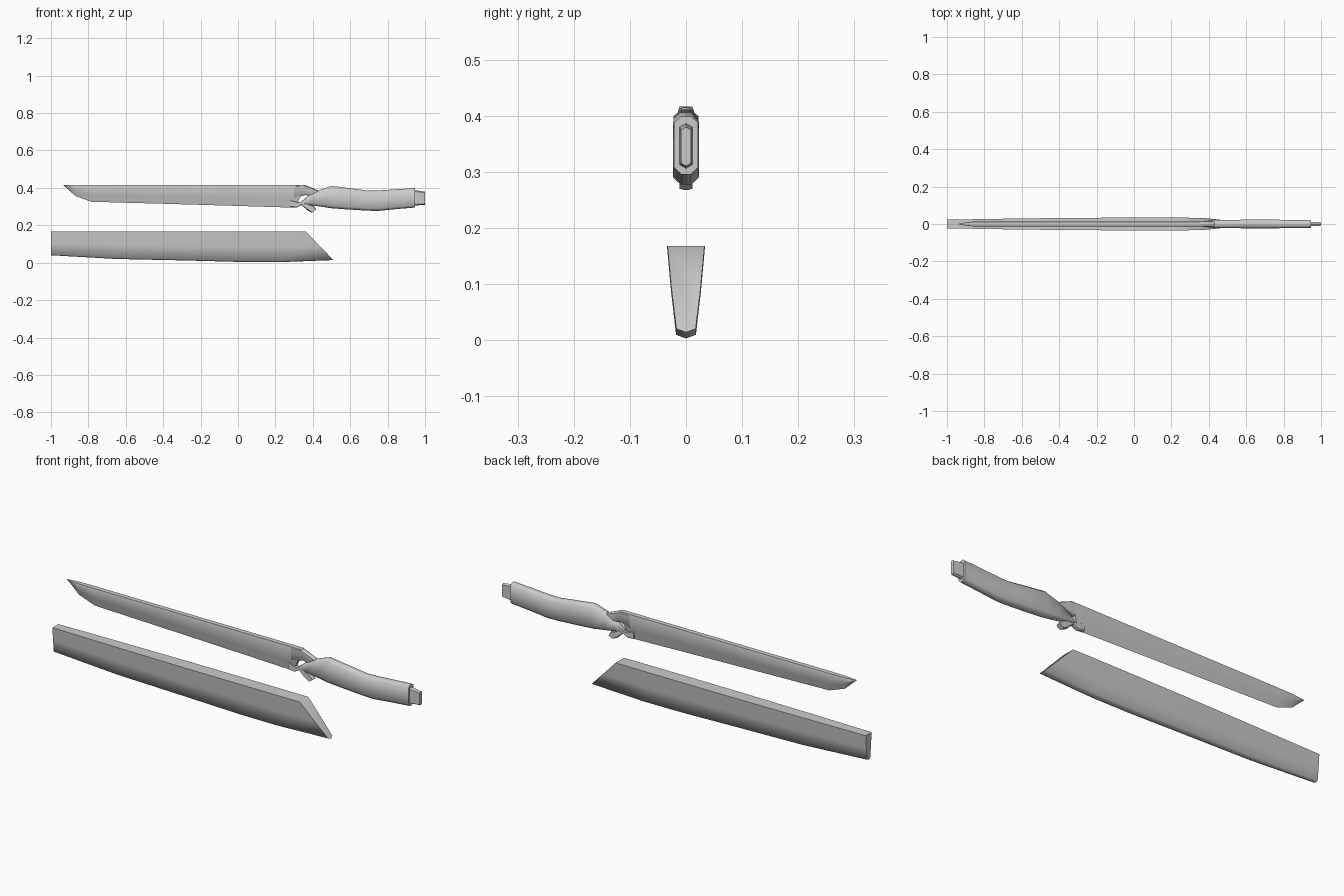
import bpy, bmesh, math


def loft(name, stations, section, angle=50):
    """Skin slanted rings. Station: (x_top, z_top, x_bottom, z_bottom, half_width).
    Section: (drop from 0 top to 1 bottom, width fraction), mirrored in y."""
    bm = bmesh.new()
    rings = []
    for xt, zt, xb, zb, w in stations:
        pts = [(t, f) for t, f in section]
        pts += [(t, -f) for t, f in reversed(section) if f > 0]
        rings.append([bm.verts.new((xt + (xb - xt) * t, f * w, zt + (zb - zt) * t))
                      for t, f in pts])
    n = len(rings[0])
    for a, b in zip(rings, rings[1:]):
        for i in range(n):
            j = (i + 1) % n
            bm.faces.new((a[i], a[j], b[j], b[i]))
    bm.faces.new(rings[0])
    bm.faces.new(rings[-1])
    bmesh.ops.remove_doubles(bm, verts=bm.verts, dist=0.0003)
    bmesh.ops.recalc_face_normals(bm, faces=bm.faces)
    mesh = bpy.data.meshes.new(name)
    bm.to_mesh(mesh)
    bm.free()
    ob = bpy.data.objects.new(name, mesh)
    bpy.context.collection.objects.link(ob)
    bpy.ops.object.select_all(action='DESELECT')
    ob.select_set(True)
    bpy.context.view_layer.objects.active = ob
    bpy.ops.object.shade_smooth_by_angle(angle=math.radians(angle))
    return ob


def upright(rows):
    return [(x, zt, x, zb, w) for x, zt, zb, w in rows]


OCTAGON = [(0, 0.4), (0.1, 1), (0.88, 1), (1, 0.4)]
HEXAGON = [(0, 0), (0.08, 1), (0.92, 1), (1, 0)]

# Sheath, wide along the top with a slanted mouth
loft("sheath", [
    (-1.0, 0.168, -1.0, 0.040, 0.023),
    (-0.65, 0.168, -0.65, 0.020, 0.029),
    (-0.30, 0.168, -0.28, 0.012, 0.033),
    (0.0, 0.168, 0.02, 0.004, 0.034),
    (0.20, 0.168, 0.22, 0.003, 0.034),
    (0.362, 0.168, 0.51, 0.014, 0.033),
], [(0, 1), (0.5, 0.78), (0.96, 0.52), (1, 0)], 80)

# Blade with a thick spine and slanted point
loft("blade", [
    (-0.935, 0.416, -0.93, 0.412, 0.003),
    (-0.87, 0.416, -0.87, 0.357, 0.012),
    (-0.79, 0.416, -0.785, 0.326, 0.014),
    (-0.25, 0.416, -0.25, 0.311, 0.014),
    (0.05, 0.416, 0.05, 0.302, 0.014),
    (0.355, 0.416, 0.31, 0.294, 0.014),
], [(0, 0.85), (0.1, 1), (0.45, 0.95), (0.62, 0.6), (0.85, 0.28), (1, 0)], 60)

# Upper neck joining spine to handle
loft("neck", upright([
    (0.30, 0.415, 0.345, 0.014), (0.36, 0.415, 0.362, 0.014),
    (0.43, 0.386, 0.345, 0.012),
]), OCTAGON)

# Heel of the blade
loft("blade_heel", upright([
    (0.28, 0.335, 0.297, 0.010), (0.315, 0.325, 0.294, 0.010),
    (0.34, 0.322, 0.310, 0.009),
]), OCTAGON)

# Handle with a swelling grip
loft("handle", upright([
    (0.335, 0.325, 0.315, 0.010), (0.38, 0.362, 0.309, 0.016),
    (0.43, 0.386, 0.302, 0.021), (0.50, 0.411, 0.291, 0.022),
    (0.60, 0.398, 0.284, 0.023), (0.70, 0.385, 0.278, 0.023),
    (0.75, 0.386, 0.277, 0.023), (0.85, 0.393, 0.287, 0.022),
    (0.947, 0.399, 0.295, 0.021),
]), OCTAGON, 60)

# Butt plug
loft("pommel", upright([
    (0.93, 0.386, 0.308, 0.012), (0.955, 0.386, 0.306, 0.011),
    (1.0, 0.380, 0.310, 0.009),
]), HEXAGON)

# Small lever under the neck
loft("lever", [
    (0.350, 0.326, 0.335, 0.312, 0.009),
    (0.385, 0.309, 0.360, 0.291, 0.012),
    (0.405, 0.304, 0.370, 0.280, 0.012),
    (0.418, 0.284, 0.395, 0.268, 0.012),
], OCTAGON)
